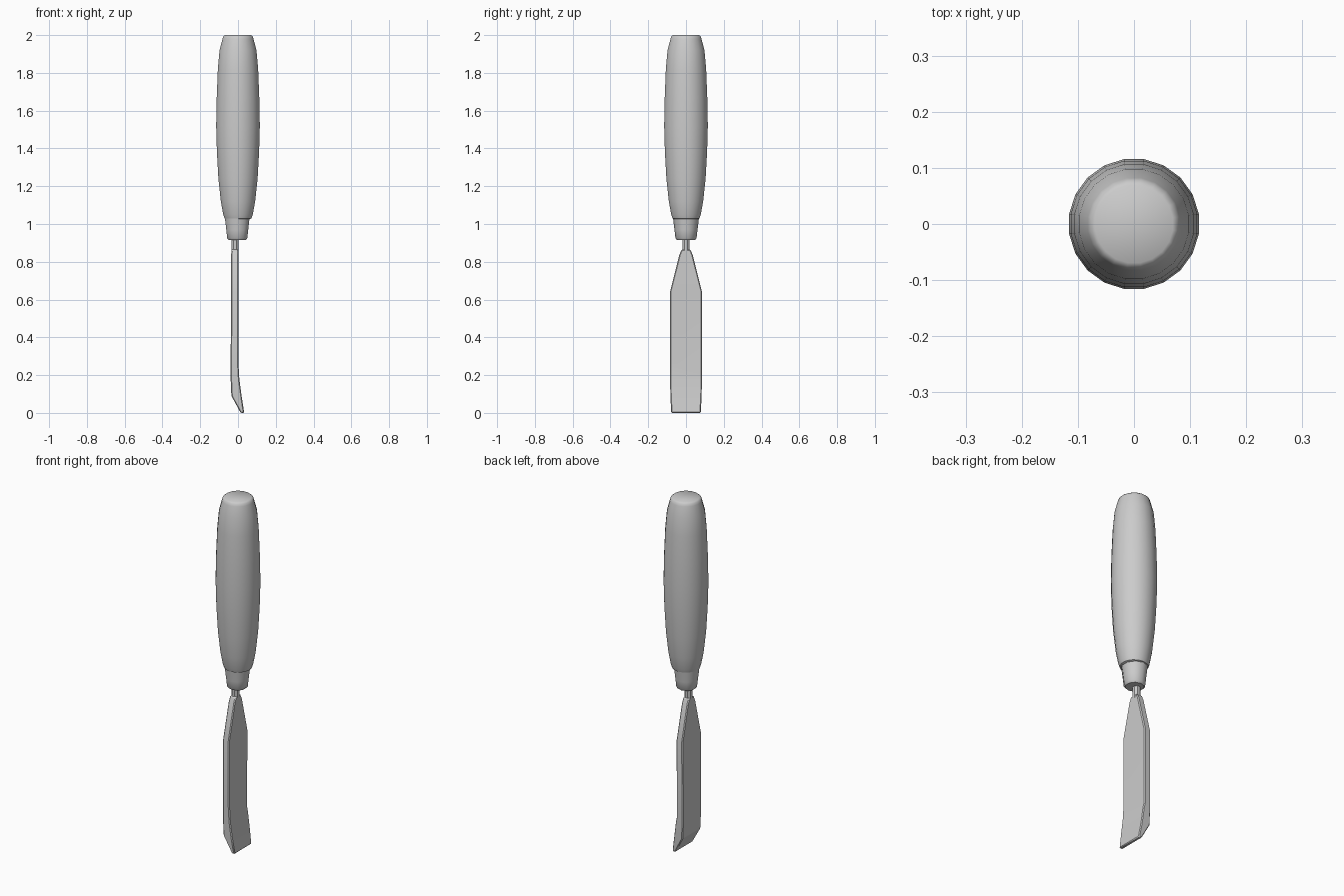
import bpy, bmesh, math

if "Cube" in bpy.data.objects:
    bpy.data.objects.remove(bpy.data.objects["Cube"])


def finish(name, bm, angle):
    bmesh.ops.recalc_face_normals(bm, faces=bm.faces)
    mesh = bpy.data.meshes.new(name)
    bm.to_mesh(mesh)
    bm.free()
    ob = bpy.data.objects.new(name, mesh)
    bpy.context.collection.objects.link(ob)
    bpy.ops.object.select_all(action='DESELECT')
    ob.select_set(True)
    bpy.context.view_layer.objects.active = ob
    bpy.ops.object.shade_smooth_by_angle(angle=math.radians(angle))
    return ob


def loft(name, rings, angle):
    """Skin a stack of closed rings and cap both ends."""
    bm = bmesh.new()
    rows = [[bm.verts.new(p) for p in ring] for ring in rings]
    n = len(rows[0])
    for a, b in zip(rows, rows[1:]):
        for i in range(n):
            j = (i + 1) % n
            bm.faces.new((a[i], a[j], b[j], b[i]))
    bm.faces.new(rows[0])
    bm.faces.new(rows[-1])
    return finish(name, bm, angle)


def lathe(name, profile, sides, cx=0.0, angle=40):
    step = 2 * math.pi / sides
    rings = [[(cx + r * math.cos((i + 0.5) * step), r * math.sin((i + 0.5) * step), z)
              for i in range(sides)] for r, z in profile]
    return loft(name, rings, angle)


# Turned wooden handle, barrel shaped with a softened butt end
lathe("handle", [(0.060, 1.025), (0.072, 1.03), (0.079, 1.05), (0.092, 1.12),
                 (0.105, 1.24), (0.113, 1.38), (0.117, 1.52), (0.114, 1.67),
                 (0.108, 1.82), (0.099, 1.92), (0.083, 1.98), (0.079, 1.993),
                 (0.070, 2.0)], 20)

# Tapered collar between handle and blade
lathe("ferrule", [(0.048, 0.915), (0.056, 0.925), (0.061, 0.97), (0.069, 1.035)],
      10, cx=-0.004, angle=45)

# Thin neck
lathe("shank", [(0.021, 0.82), (0.021, 0.95)], 8, cx=-0.016)

# Blade rows: back z, front z at -y, front z at +y, half width, back x, front x
rows = [
    (0.00, 0.00, 0.00, 0.078, 0.014, 0.033),
    (0.09, 0.09, 0.09, 0.083, -0.035, 0.019),
    (0.18, 0.18, 0.18, 0.084, -0.039, 0.007),
    (0.24, 0.27, 0.20, 0.084, -0.039, 0.002),
    (0.64, 0.64, 0.64, 0.085, -0.037, 0.003),
    (0.835, 0.835, 0.835, 0.036, -0.036, 0.003),
    (0.865, 0.865, 0.865, 0.023, -0.035, 0.002),
]
rings = [[(xb, -w, zb), (xf, -w, zl), (xf, w, zr), (xb, w, zb)]
         for zb, zl, zr, w, xb, xf in rows]
blade = loft("blade", rings, 25)

# Narrow chamfers along the blade edges
bev = blade.modifiers.new("edge_chamfer", 'BEVEL')
bev.width = 0.005
bev.segments = 1
bev.limit_method = 'ANGLE'
bev.angle_limit = math.radians(50)
